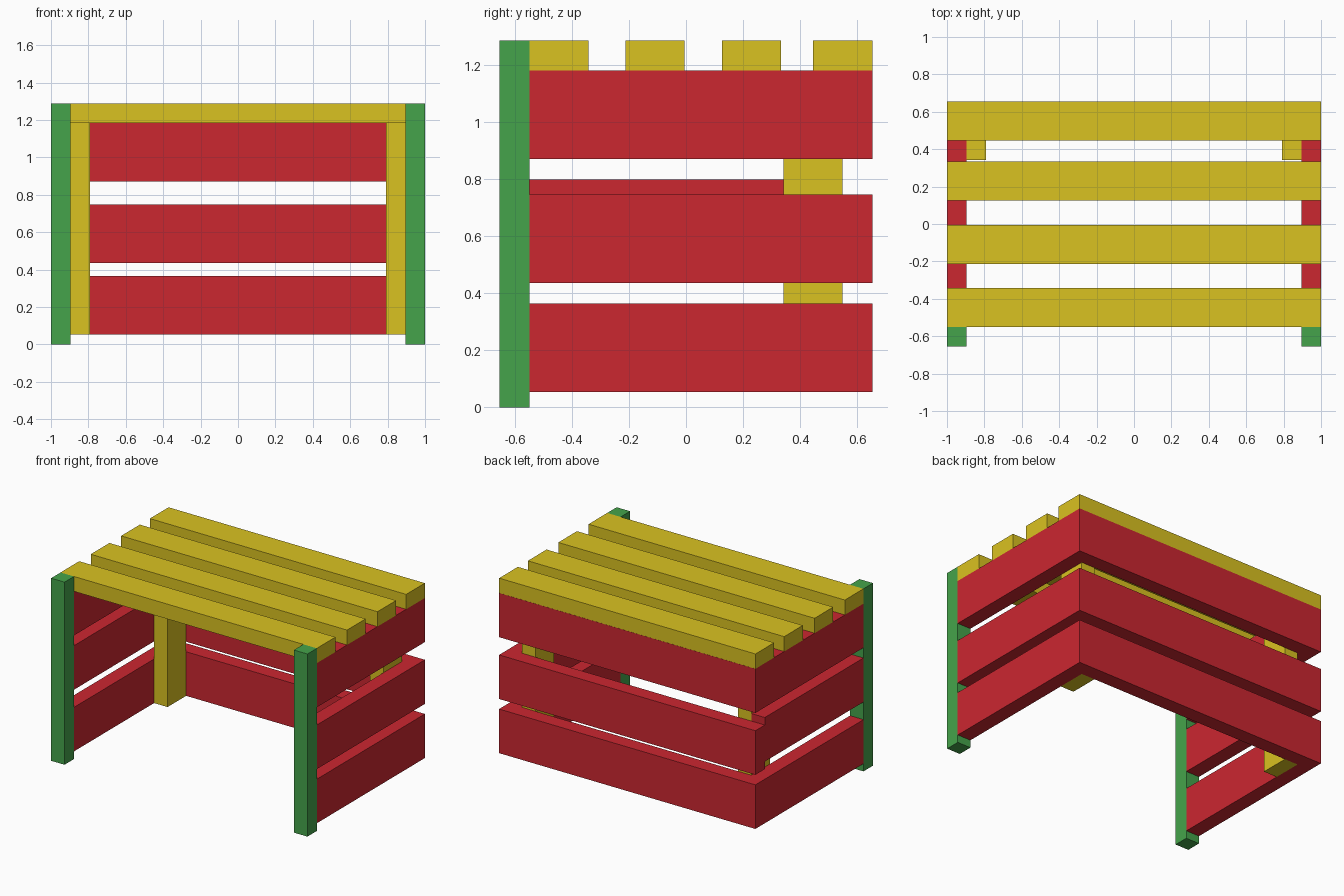
import bpy

if "Cube" in bpy.data.objects:
    bpy.data.objects.remove(bpy.data.objects["Cube"])


def material(name, color):
    m = bpy.data.materials.new(name)
    m.diffuse_color = (*color, 1)
    m.use_nodes = True
    m.node_tree.nodes["Principled BSDF"].inputs["Base Color"].default_value = m.diffuse_color
    return m


RED = material("red_paint", (0.60, 0.02, 0.03))
GREEN = material("green_paint", (0.06, 0.37, 0.07))
YELLOW = material("yellow_paint", (0.70, 0.54, 0.015))


def box(name, x, y, z, mat):
    """Box spanning the given (min, max) ranges."""
    spans = (x, y, z)
    bpy.ops.mesh.primitive_cube_add(size=1, location=[(a + b) / 2 for a, b in spans])
    ob = bpy.context.object
    ob.name = name
    ob.scale = [b - a for a, b in spans]
    bpy.ops.object.transform_apply(location=False, rotation=False, scale=True)
    ob.data.materials.append(mat)


T = 0.105            # plank thickness
H = 0.311            # wall board height
D = 0.655            # half depth
TOP, SLAT_Z = 1.288, 1.183
INNER = 1 - T
LOW, MID, HIGH = 0.054, 0.436, 0.872

# Front legs and inner rear posts
for side, s in (("left", -1), ("right", 1)):
    box(f"front_leg_{side}", sorted((s * INNER, s)), (-D, -D + T), (0, TOP), GREEN)
    box(f"rear_post_{side}", sorted((s * (INNER - T), s * INNER)),
        (0.343, D - T), (LOW, SLAT_Z), YELLOW)

# Side boards; the left middle one sits slightly higher
for side, s, mid in (("left", -1, 0.489), ("right", 1, MID)):
    for level, z in (("low", LOW), ("middle", mid), ("high", HIGH)):
        box(f"side_board_{side}_{level}", sorted((s * INNER, s)),
            (-D + T, D - T), (z, z + H), RED)

# Back boards
for level, z in (("low", LOW), ("middle", MID), ("high", HIGH)):
    box(f"back_board_{level}", (-1, 1), (D - T, D), (z, z + H), RED)

# Top slats
for i, y in enumerate((-0.55, -0.213, 0.126, 0.446)):
    box(f"top_slat_{i + 1}", (-1, 1), (y, y + 0.208), (SLAT_Z, TOP), YELLOW)
